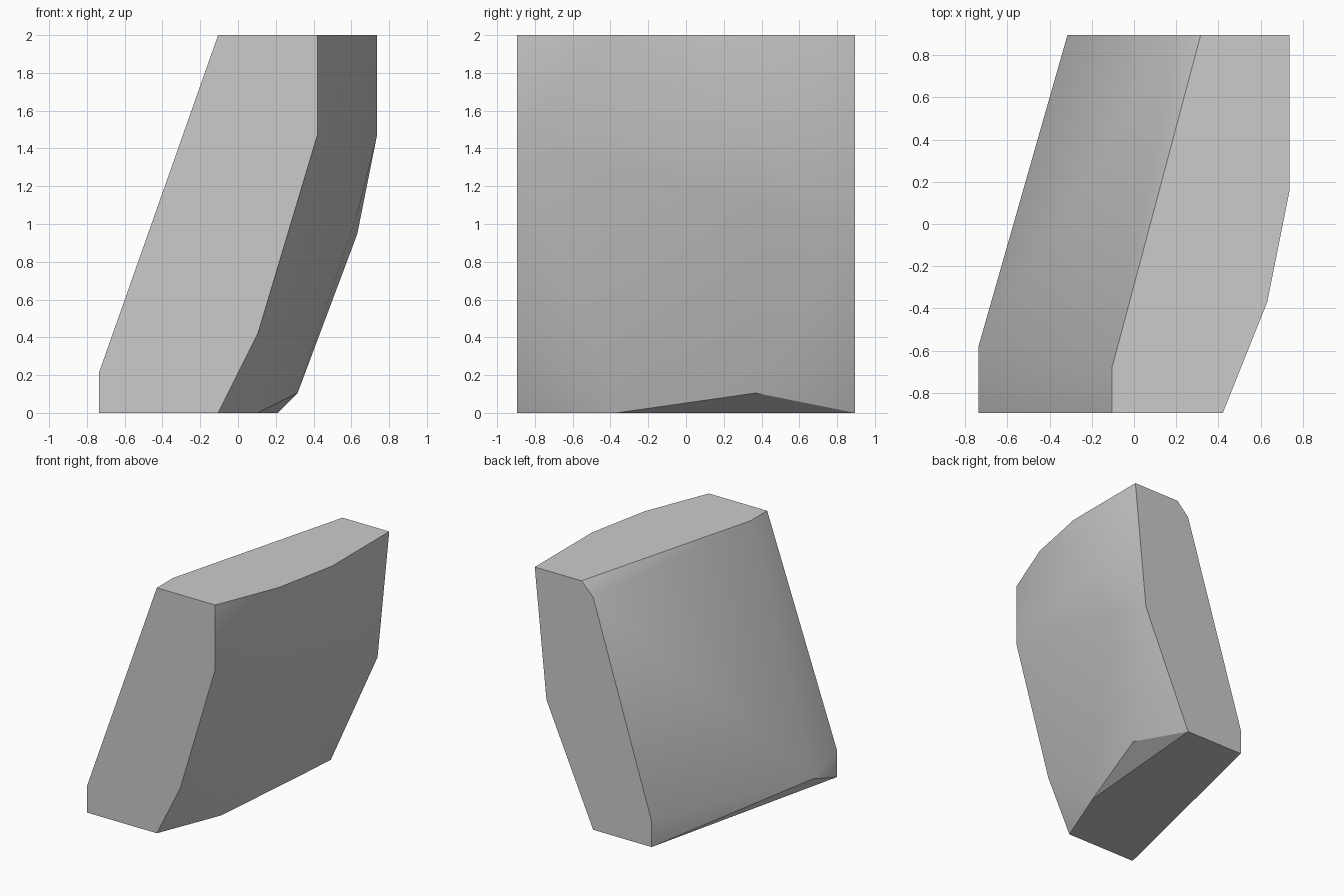
import bpy
import bmesh
import math

cube = bpy.data.objects.get("Cube")
if cube:
    bpy.data.objects.remove(cube, do_unlink=True)

# Plain grey stone
grey = bpy.data.materials.new("plain_grey")
grey.use_nodes = True
colour = (0.6, 0.6, 0.6, 1)
grey.diffuse_color = colour
grey.node_tree.nodes["Principled BSDF"].inputs["Base Color"].default_value = colour

# The slab is laid out on a grid, nineteen units tall
TOP = 19
END = 8.5
UNIT = 2 / TOP

# End outlines as (x, z)
front = [(-7, 0), (-7, 2), (-1, TOP), (4, TOP), (4, 14), (1, 4), (-1, 0)]
back = [(-3, 0), (-3, 2), (2, 18), (3, TOP), (7, TOP), (6, 9), (2, 0)]

# Corners of the cap between the ends, as (x, y)
cap = [(-1, -6.5), (6, -3.5), (7, 1.5)]

# Corners of the broad sides: base corner, outer bulge, inner undercut
sides = [(1, -3.5, 0), (3, 3.5, 1), (6, 4.5, 10), (7, 3.5, 14), (-7, -5.5, 1)]

points = [(x, -END, z) for x, z in front]
points += [(x, END, z) for x, z in back]
points += [(x, y, TOP) for x, y in cap]
points += sides

# Wrap the outlines into one faceted slab
bm = bmesh.new()
for x, y, z in points:
    bm.verts.new((x * UNIT, y * UNIT, z * UNIT))
bmesh.ops.convex_hull(bm, input=bm.verts[:])
bmesh.ops.dissolve_limit(bm, angle_limit=math.radians(1),
                         verts=bm.verts[:], edges=bm.edges[:])
bmesh.ops.recalc_face_normals(bm, faces=bm.faces[:])
mesh = bpy.data.meshes.new("leaning_stone_slab")
bm.to_mesh(mesh)
bm.free()
mesh.materials.append(grey)

slab = bpy.data.objects.new("leaning_stone_slab", mesh)
bpy.context.collection.objects.link(slab)

# Soft broad sides, crisp ends
bpy.ops.object.select_all(action="DESELECT")
slab.select_set(True)
bpy.context.view_layer.objects.active = slab
bpy.ops.object.shade_smooth_by_angle(angle=math.radians(30))
